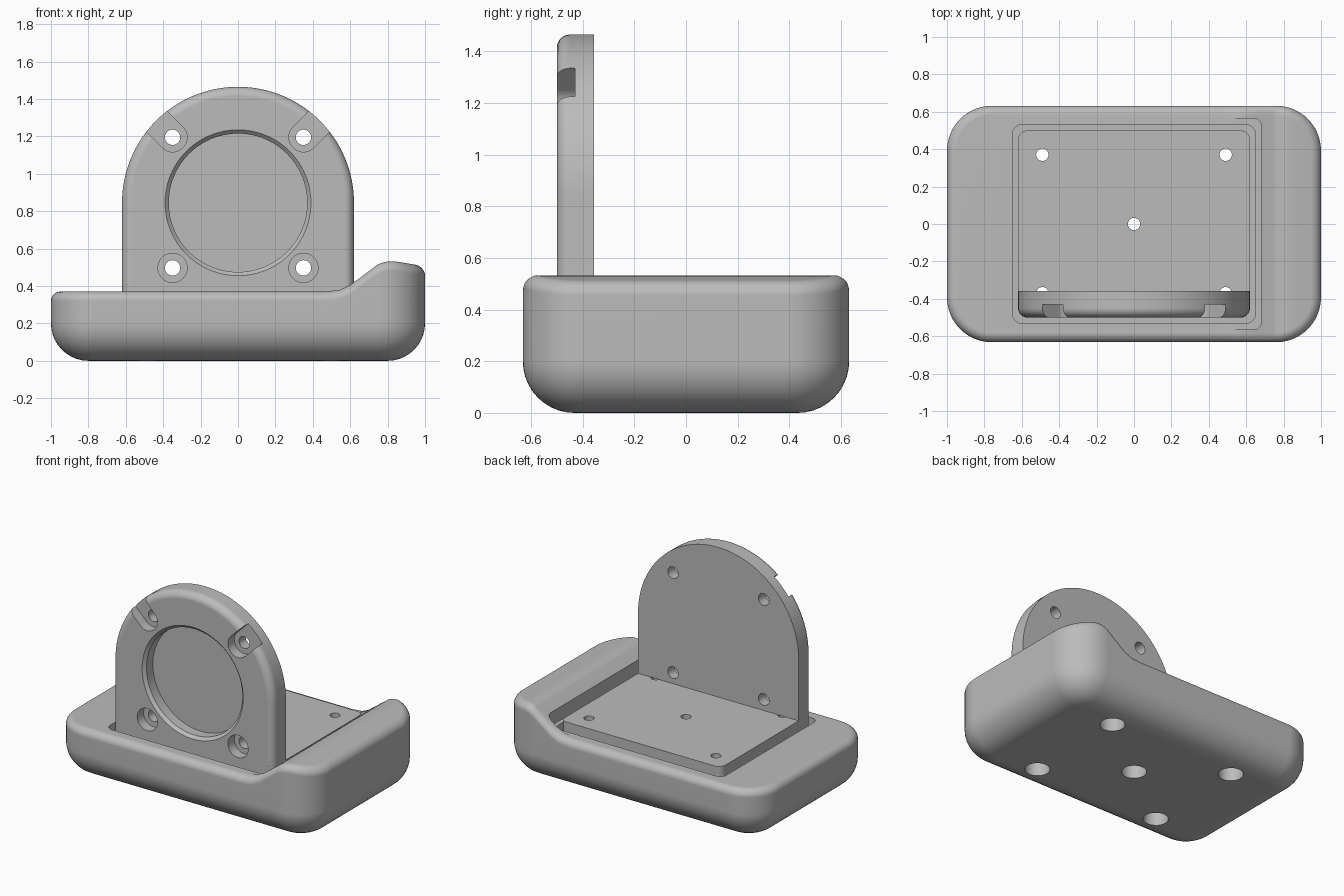
import bpy, bmesh
from math import sin, cos, pi, radians

cube = bpy.data.objects.get("Cube")
if cube:
    bpy.data.objects.remove(cube, do_unlink=True)

grey = bpy.data.materials.new("plain grey")
grey.use_nodes = True
GREY = (0.5, 0.5, 0.5, 1)
grey.diffuse_color = GREY
grey.node_tree.nodes["Principled BSDF"].inputs["Base Color"].default_value = GREY


def steps(n):
    """Quarter-turn angles for a fillet."""
    return [i / n * pi / 2 for i in range(n + 1)]


def loft(name, rings, strip_top=False):
    """Skin a stack of closed rings that share one point count."""
    bm = bmesh.new()
    loops = [[bm.verts.new(p) for p in ring] for ring in rings]
    n = len(loops[0])
    for low, high in zip(loops, loops[1:]):
        for i in range(n):
            j = (i + 1) % n
            bm.faces.new((low[i], low[j], high[j], high[i]))
    bm.faces.new(loops[0][::-1])
    top = loops[-1]
    if strip_top:
        for i in range(n // 2 - 1):
            bm.faces.new((top[i], top[i + 1], top[n - 2 - i], top[n - 1 - i]))
    else:
        bm.faces.new(top)
    bmesh.ops.recalc_face_normals(bm, faces=bm.faces)
    mesh = bpy.data.meshes.new(name)
    bm.to_mesh(mesh)
    bm.free()
    mesh.materials.append(grey)
    obj = bpy.data.objects.new(name, mesh)
    bpy.context.collection.objects.link(obj)
    return obj


def rounded_rect(hx, hy, r, height, xs=(), seg=12):
    """Ring mirrored in y; height maps x to z, xs adds points on the long sides."""
    cx, cy = hx - r, hy - r
    front = [(-cx - r * cos(a), -cy - r * sin(a)) for a in steps(seg)]
    front += [(x, -hy) for x in xs]
    front += [(cx + r * sin(a), -cy - r * cos(a)) for a in steps(seg)]
    loop = front + [(x, -y) for x, y in reversed(front)]
    return [(x, y, height(x)) for x, y in loop]


def slab(name, hx, hy, r, z0, z1):
    return loft(name, [rounded_rect(hx, hy, r, lambda x, z=z: z, seg=6) for z in (z0, z1)])


def turned(name, centre, axis, profile, seg=48):
    """Round cutter from (radius, position) pairs along axis y or z."""
    rings = []
    for r, t in profile:
        pts = [(centre[0] + r * cos(2 * pi * i / seg), centre[1] + r * sin(2 * pi * i / seg))
               for i in range(seg)]
        rings.append([(u, t, v) if axis == "y" else (u, v, t) for u, v in pts])
    return loft(name, rings)


def cut(target, cutter):
    cutter.hide_render = True
    mod = target.modifiers.new("cut", "BOOLEAN")
    mod.operation = "DIFFERENCE"
    mod.solver = "EXACT"
    mod.object = cutter
    select(target)
    bpy.ops.object.modifier_apply(modifier=mod.name)
    bpy.data.objects.remove(cutter, do_unlink=True)


def select(obj):
    bpy.ops.object.select_all(action="DESELECT")
    obj.select_set(True)
    bpy.context.view_layer.objects.active = obj


def finish(obj):
    select(obj)
    bpy.ops.object.shade_smooth_by_angle(angle=radians(30))
    mod = obj.modifiers.new("even shading", "WEIGHTED_NORMAL")
    mod.keep_sharp = True


# Height of the tray's top: flat, then a ramp up to a raised end
RAMP = [(0.46, 0.37), (0.54, 0.378), (0.60, 0.405), (0.65, 0.442), (0.70, 0.48),
        (0.75, 0.517), (0.80, 0.533), (0.85, 0.53), (1.0, 0.505)]


def top(x):
    if x <= RAMP[0][0]:
        return RAMP[0][1]
    for (xa, za), (xb, zb) in zip(RAMP, RAMP[1:]):
        if x <= xb:
            return za + (zb - za) * (x - xa) / (xb - xa)
    return RAMP[-1][1]


# Tray body with a large bottom fillet and a small top fillet
HX, HY, CORNER, LOW, EDGE = 1.0, 0.632, 0.24, 0.2, 0.05
PLATE_Z, PLATE_TOP = 0.28, 0.42
xs = [x for x, z in RAMP if x < HX - CORNER]
rings = []
for a in steps(10):
    d = LOW * (1 - sin(a))
    z = LOW * (1 - cos(a))
    rings.append(rounded_rect(HX - d, HY - d, CORNER - d, lambda x, z=z: z, xs))
for a in steps(7):
    d = EDGE * (1 - cos(a))
    drop = EDGE * (1 - sin(a))
    rings.append(rounded_rect(HX - d, HY - d, CORNER - d, lambda x, e=drop: top(x) - e, xs))
tray = loft("tray_body", rings, strip_top=True)

# Pocket for the plate, and its wider clearance in the ramp
cut(tray, slab("pocket_cutter", 0.65, 0.53, 0.05, PLATE_Z, 1))
cut(tray, slab("clearance_cutter", 0.68, 0.565, 0.04, 0.371, 1))

# Bracket base plate
plate = slab("base_plate", 0.62, 0.5, 0.05, PLATE_Z, PLATE_TOP)

# Five fixing holes through plate and tray, counterbored from below
spots = [(0, 0)] + [(sx * 0.49, sy * 0.37) for sx in (-1, 1) for sy in (-1, 1)]
for spot in spots:
    cut(tray, turned("bore_cutter", spot, "z",
                     [(0.08, -0.1), (0.08, 0.18), (0.033, 0.18), (0.033, 0.35)]))
    cut(plate, turned("hole_cutter", spot, "z", [(0.033, 0.2), (0.033, 0.5)], 32))

# Upright round-topped plate with a filleted front edge
FRONT, BACK, RADIUS, MID = -0.5, -0.357, 0.62, 0.845


def arch(d, y):
    r = RADIUS - d
    pts = [(r * cos(pi * i / 64), y, MID + r * sin(pi * i / 64)) for i in range(65)]
    return [(r, y, PLATE_TOP)] + pts + [(-r, y, PLATE_TOP)]


upright = loft("upright_plate", [arch(0, BACK)] + [
    arch(EDGE * (1 - cos(a)), FRONT + EDGE * (1 - sin(a))) for a in steps(7)])

# Round recess with a chamfered rim
cut(upright, turned("recess_cutter", (0, MID), "y",
                    [(0.415, -0.525), (0.37, -0.48), (0.37, -0.41)], 96))


def open_slot(sx, y):
    """Round-ended slot running outward at 45 degrees."""
    r, reach = 0.078, 0.5
    ux, uz = sx * cos(pi / 4), sin(pi / 4)
    pts = []
    for i in range(25):
        a = pi / 2 + pi * i / 24
        pts.append((r * cos(a), r * sin(a)))
    pts += [(reach, -r), (reach, r)]
    return [(sx * 0.35 + u * ux - v * uz, y, 1.195 + u * uz + v * ux) for u, v in pts]


# Four screw holes: lower ones counterbored, upper ones with open slots
for sx in (-1, 1):
    cut(upright, turned("counterbore_cutter", (sx * 0.35, 0.497), "y",
                        [(0.078, -0.6), (0.078, -0.43)]))
    cut(upright, loft("slot_cutter", [open_slot(sx, -0.6), open_slot(sx, -0.43)]))
    for z in (0.497, 1.195):
        cut(upright, turned("screw_cutter", (sx * 0.35, z), "y",
                            [(0.041, -0.6), (0.041, -0.2)], 32))

for part in (tray, plate, upright):
    finish(part)
